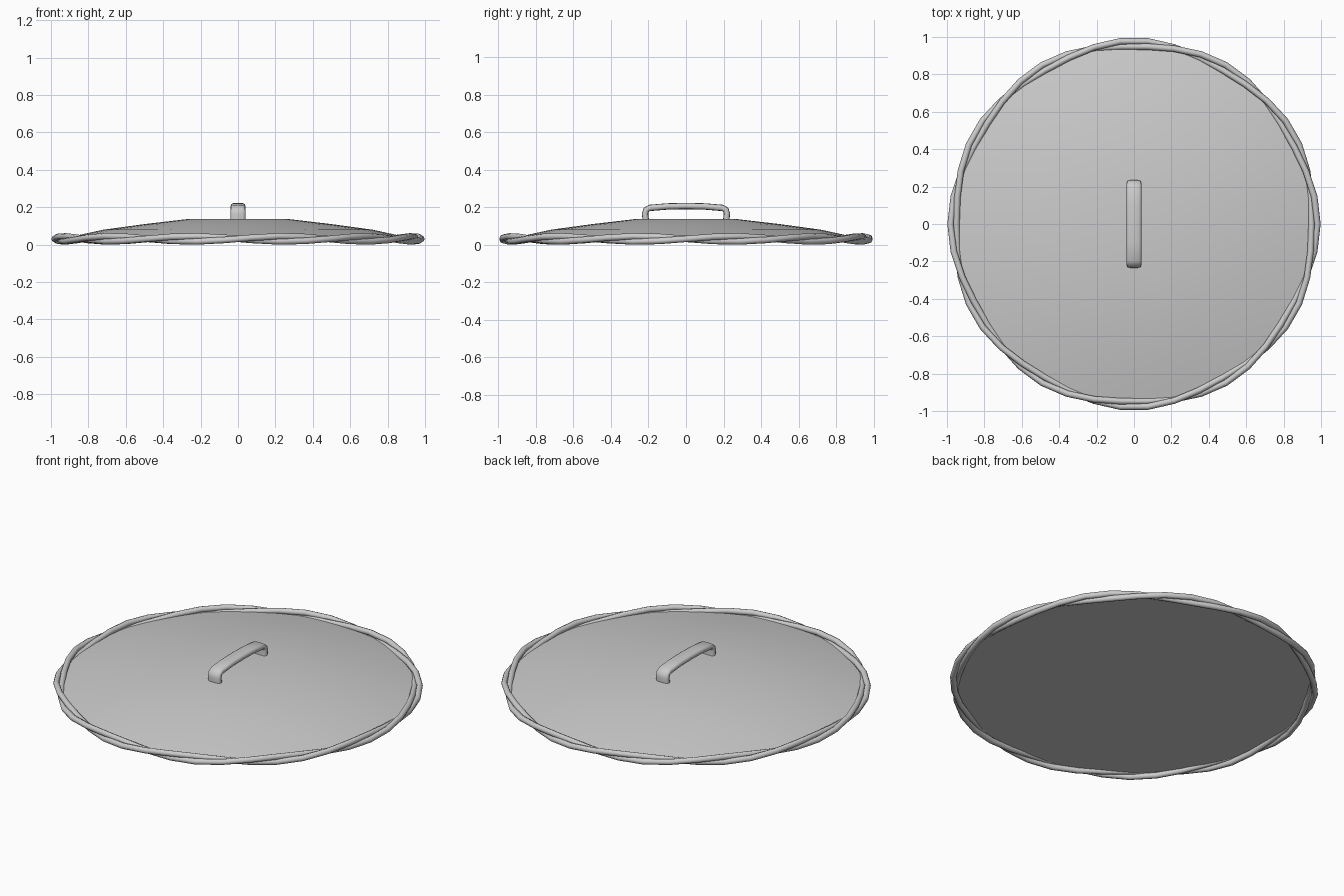
import bpy, bmesh
from math import sin, cos, pi
from mathutils import Vector

if "Cube" in bpy.data.objects:
    bpy.data.objects.remove(bpy.data.objects["Cube"])

metal = bpy.data.materials.new("light grey metal")
metal.use_nodes = True
GREY = (0.6, 0.6, 0.6, 1)
metal.diffuse_color = GREY
metal.node_tree.nodes["Principled BSDF"].inputs["Base Color"].default_value = GREY


def finish(name, bm, angle):
    bmesh.ops.recalc_face_normals(bm, faces=bm.faces)
    mesh = bpy.data.meshes.new(name)
    bm.to_mesh(mesh)
    bm.free()
    obj = bpy.data.objects.new(name, mesh)
    bpy.context.collection.objects.link(obj)
    mesh.materials.append(metal)
    bpy.ops.object.select_all(action="DESELECT")
    obj.select_set(True)
    bpy.context.view_layer.objects.active = obj
    bpy.ops.object.shade_smooth_by_angle(angle=angle)
    return obj


def bridge(bm, a, b):
    for i in range(len(a)):
        j = (i + 1) % len(a)
        bm.faces.new((a[i], a[j], b[j], b[i]))


# Shallow domed plate, closed flat underneath
bm = bmesh.new()
rings = []
for radius, z in [(0.95, 0.03), (0.72, 0.08), (0.5, 0.11), (0.26, 0.138)]:
    rings.append([bm.verts.new((radius * cos(2 * pi * i / 48), radius * sin(2 * pi * i / 48), z))
                  for i in range(48)])
for low, high in zip(rings, rings[1:]):
    bridge(bm, low, high)
bm.faces.new(rings[0])
bm.faces.new(rings[-1])
finish("lid_plate", bm, 0.5)


# Two strands twisted around the rim
TWISTS, STEPS, SIDES = 6, 42, 8


def strand_point(t, phase):
    twist = TWISTS * t + phase
    r = 0.965 + 0.016 * cos(twist)
    return Vector((r * cos(t), r * sin(t), 0.031 + 0.014 * sin(twist)))


for name, phase in (("rim_strand_a", 0), ("rim_strand_b", pi)):
    bm = bmesh.new()
    loops = []
    for i in range(STEPS):
        t = 2 * pi * i / STEPS
        centre = strand_point(t, phase)
        out = Vector((cos(t), sin(t), 0))
        loops.append([bm.verts.new(centre + 0.017 * (out * cos(a) + Vector((0, 0, sin(a)))))
                      for a in (2 * pi * k / SIDES for k in range(SIDES))])
    for i in range(STEPS):
        bridge(bm, loops[i], loops[(i + 1) % STEPS])
    finish(name, bm, 1.0)


# Arched handle: rounded strap swept along a path in the y-z plane
half = [(0.213, 0.12), (0.218, 0.165), (0.213, 0.185), (0.195, 0.196), (0.1, 0.204)]
path = [Vector((0, -y, z)) for y, z in half] + [Vector((0, 0, 0.206))]
path += [Vector((0, y, z)) for y, z in reversed(half)]
bm = bmesh.new()
loops = []
for i, p in enumerate(path):
    tangent = (path[min(i + 1, len(path) - 1)] - path[max(i - 1, 0)]).normalized()
    normal = tangent.cross(Vector((1, 0, 0)))
    loop = []
    for k in range(12):
        a = 2 * pi * k / 12
        c, s = cos(a), sin(a)
        wide = 0.04 * abs(c) ** 0.6 * (1 if c > 0 else -1)
        thick = 0.017 * abs(s) ** 0.6 * (1 if s > 0 else -1)
        loop.append(bm.verts.new(p + Vector((wide, 0, 0)) + normal * thick))
    loops.append(loop)
for a, b in zip(loops, loops[1:]):
    bridge(bm, a, b)
bm.faces.new(loops[0])
bm.faces.new(loops[-1])
finish("handle", bm, 1.0)
